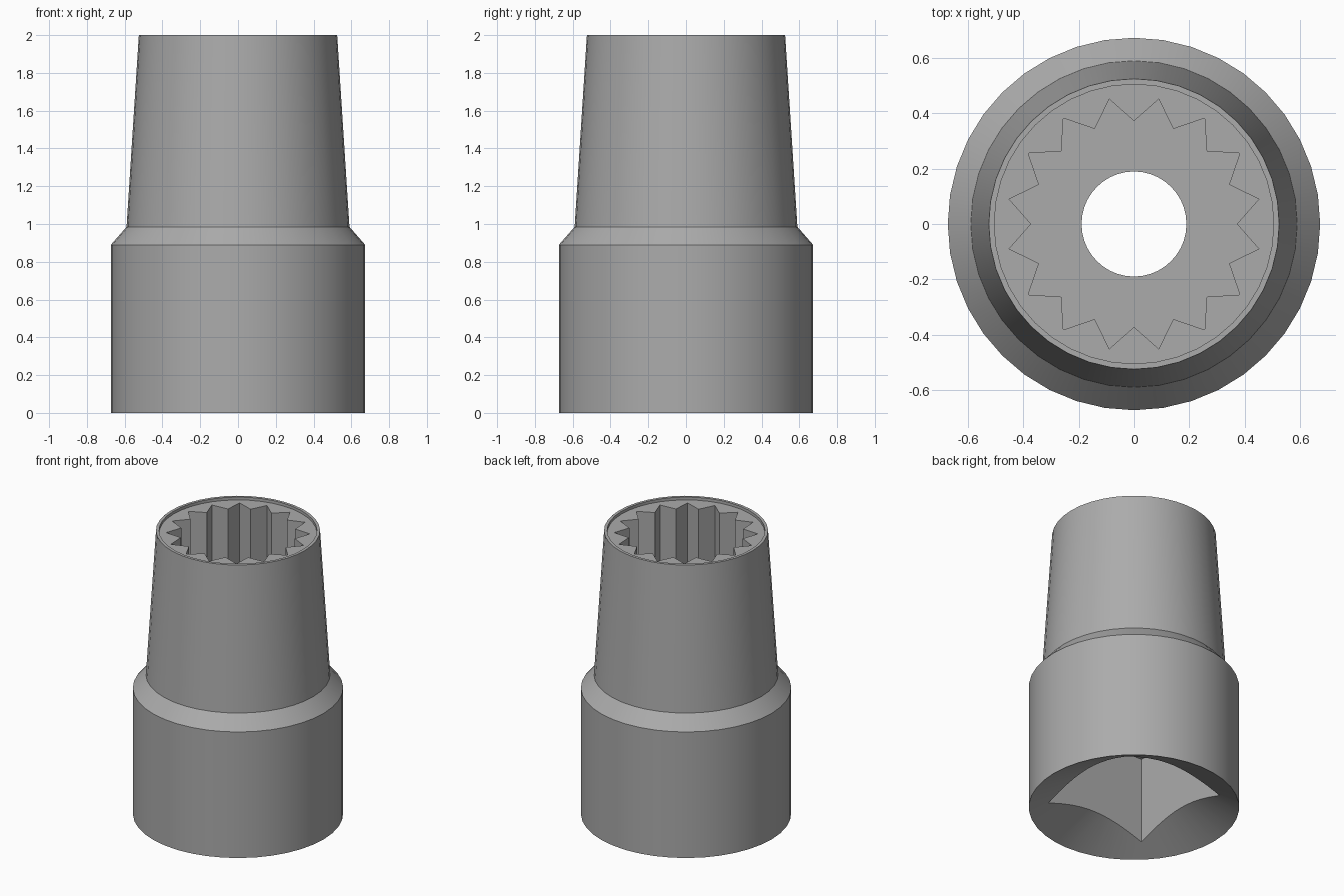
import bpy, bmesh, math

if "Cube" in bpy.data.objects:
    bpy.data.objects.remove(bpy.data.objects["Cube"])

SEGMENTS = 40


def ring(radius, z, n=SEGMENTS, offset=0.0):
    """Points of a regular polygon at height z."""
    return [(radius * math.cos(offset + math.tau * i / n),
             radius * math.sin(offset + math.tau * i / n), z) for i in range(n)]


def loft(name, rings):
    """Closed solid through a stack of rings, capped at both ends."""
    bm = bmesh.new()
    loops = [[bm.verts.new(p) for p in r] for r in rings]
    n = len(loops[0])
    for a, b in zip(loops, loops[1:]):
        for i in range(n):
            j = (i + 1) % n
            bm.faces.new((a[i], a[j], b[j], b[i]))
    bm.faces.new(loops[0][::-1])
    bm.faces.new(loops[-1])
    bmesh.ops.recalc_face_normals(bm, faces=bm.faces[:])
    mesh = bpy.data.meshes.new(name)
    bm.to_mesh(mesh)
    bm.free()
    obj = bpy.data.objects.new(name, mesh)
    bpy.context.collection.objects.link(obj)
    return obj


def star(z, points=16, tip=0.46, valley=0.372):
    """Splined outline with a valley on each axis."""
    return [((valley, tip)[i % 2] * math.cos(math.pi * i / points),
             (valley, tip)[i % 2] * math.sin(math.pi * i / points), z)
            for i in range(points * 2)]


steel = bpy.data.materials.new("grey steel")
steel.diffuse_color = (0.41, 0.41, 0.41, 1)
steel.use_nodes = True
steel.node_tree.nodes["Principled BSDF"].inputs["Base Color"].default_value = steel.diffuse_color

# Turned body: countersunk base, wide drive end, shoulder, tapered nose, recessed top
profile = [(0.28, 0.193), (0.673, 0.0), (0.673, 0.89), (0.59, 0.985),
           (0.525, 2.0), (0.505, 2.0), (0.505, 1.98)]
body = loft("socket_body", [ring(r, z) for r, z in profile])
body.data.materials.append(steel)

# Square drive recess, splined recess and the bore joining them
cutters = [
    loft("square_drive_cutter", [ring(0.55, z, 4, math.pi / 4) for z in (-0.2, 0.67)]),
    loft("spline_cutter", [star(0.9), star(2.2)]),
    loft("bore_cutter", [ring(0.19, 0.5), ring(0.19, 1.2)]),
]
bpy.context.view_layer.objects.active = body
body.select_set(True)
for cutter in cutters:
    cutter.hide_render = True
    mod = body.modifiers.new(cutter.name, 'BOOLEAN')
    mod.operation = 'DIFFERENCE'
    mod.solver = 'EXACT'
    mod.object = cutter
    bpy.ops.object.modifier_apply(modifier=mod.name)
for cutter in cutters:
    bpy.data.objects.remove(cutter)

bpy.ops.object.shade_smooth_by_angle(angle=math.radians(25))
